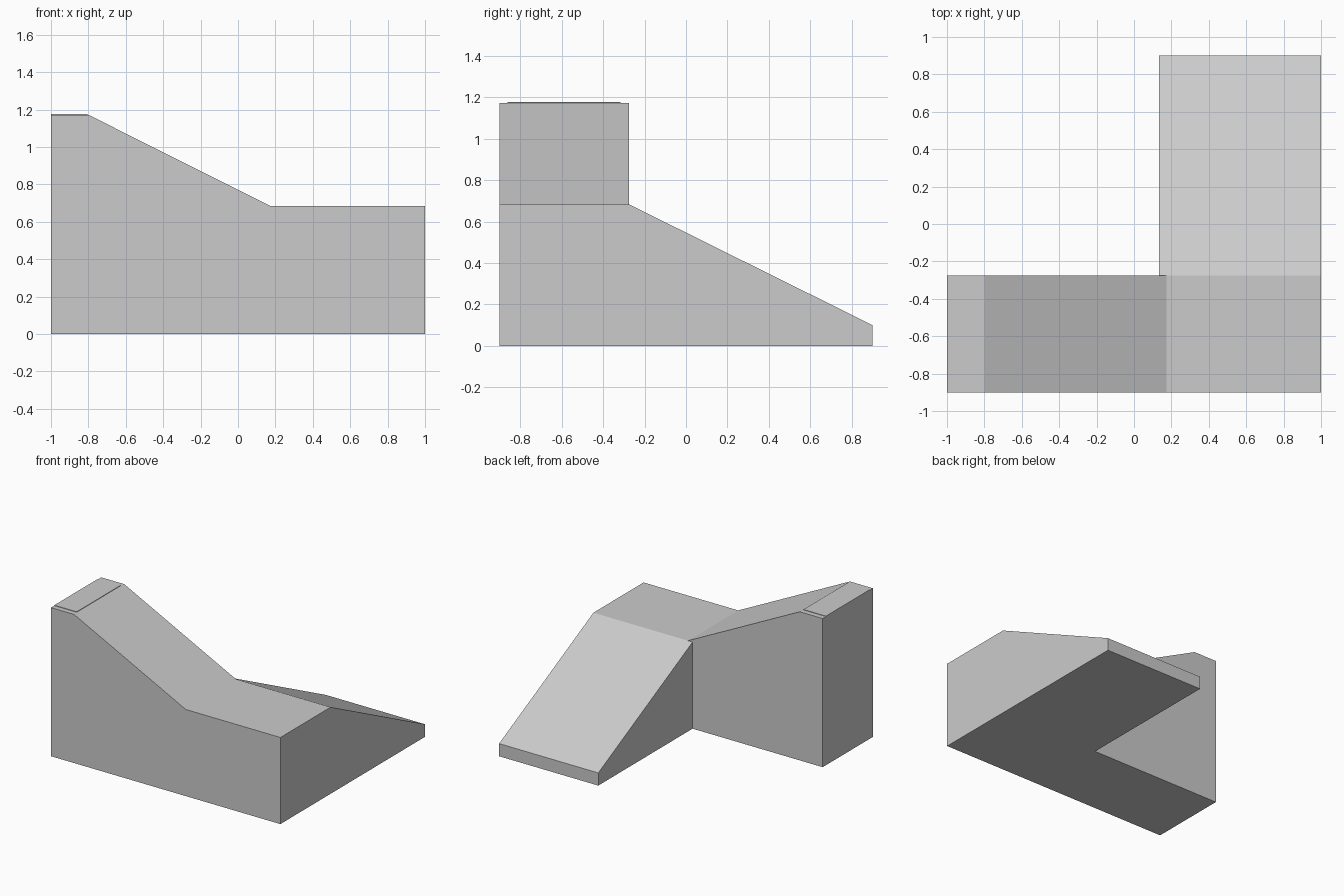
import bpy, bmesh
from mathutils import Vector

if "Cube" in bpy.data.objects:
    bpy.data.objects.remove(bpy.data.objects["Cube"])


def prism(name, profile, to_start, direction):
    """Extrude a closed flat profile along a direction into a solid part."""
    bm = bmesh.new()
    face = bm.faces.new([bm.verts.new(to_start(a, z)) for a, z in profile])
    ext = bmesh.ops.extrude_face_region(bm, geom=[face], use_keep_orig=True)
    verts = [v for v in ext["geom"] if isinstance(v, bmesh.types.BMVert)]
    bmesh.ops.translate(bm, verts=verts, vec=Vector(direction))
    bmesh.ops.recalc_face_normals(bm, faces=bm.faces)
    mesh = bpy.data.meshes.new(name)
    bm.to_mesh(mesh)
    bm.free()
    obj = bpy.data.objects.new(name, mesh)
    bpy.context.collection.objects.link(obj)
    return obj


FRONT, JOIN, BACK = -0.90, -0.275, 0.90
LANDING, TOP = 0.683, 1.172
WALL = 0.04

# Upper ramp with its top platform and the corner landing
prism("upper_ramp_and_landing",
      [(-1, 0), (1, 0), (1, LANDING), (0.175, LANDING), (-0.80, TOP), (-1, TOP)],
      lambda x, z: (x, FRONT, z), (0, JOIN - FRONT, 0))

# Lower ramp running from the landing to the back
prism("lower_ramp",
      [(JOIN, 0), (BACK, 0), (BACK, 0.10), (JOIN, LANDING)],
      lambda y, z: (0.135, y, z), (0.865, 0, 0))

# Slightly raised deck panel between the side walls of the top platform
prism("platform_deck",
      [(-1, TOP - 0.01), (-0.805, TOP - 0.01), (-0.805, TOP + 0.004), (-1, TOP + 0.004)],
      lambda x, z: (x, FRONT + WALL, z), (0, JOIN - FRONT - 2 * WALL, 0))
